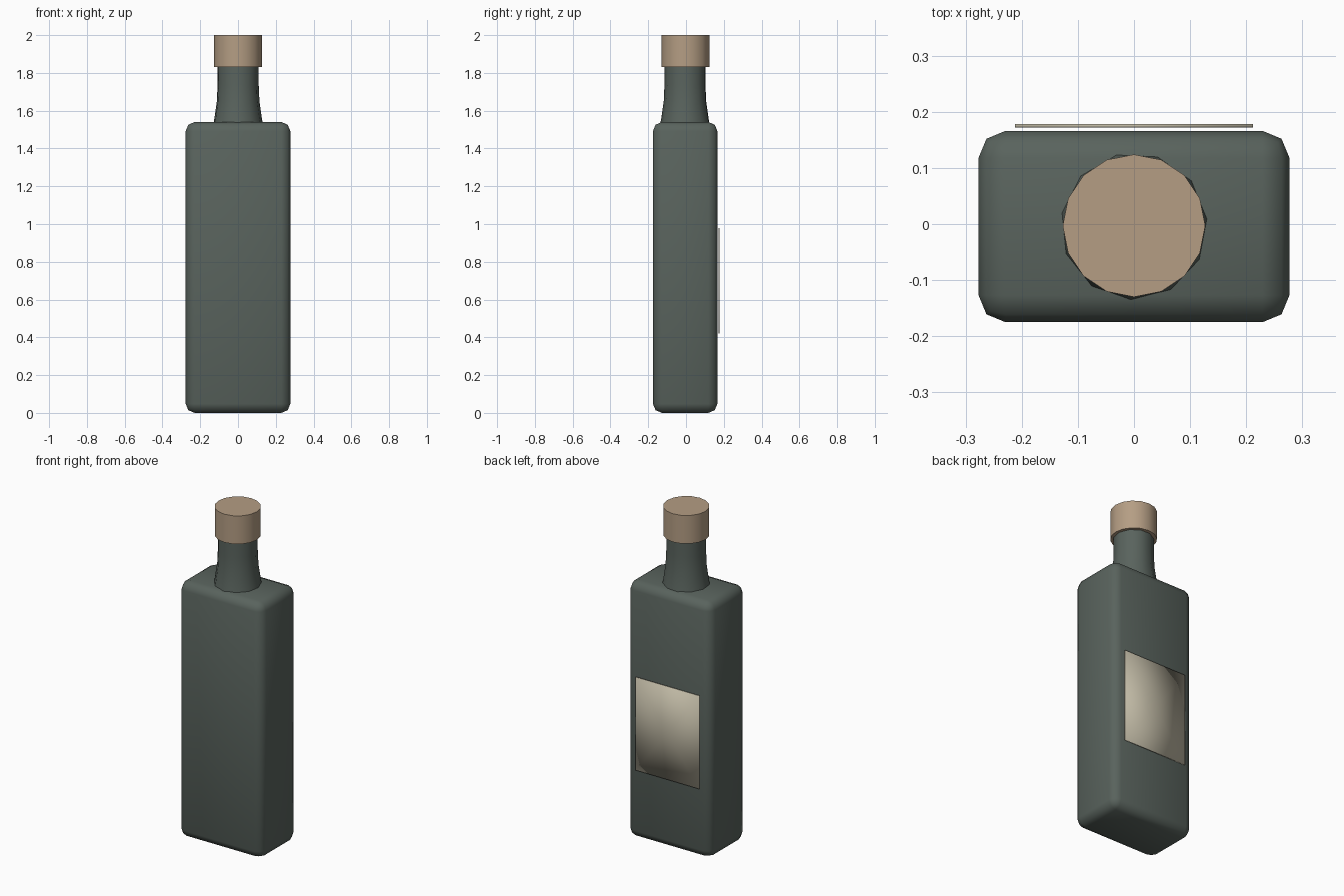
import bpy, bmesh, math

if "Cube" in bpy.data.objects:
    bpy.data.objects.remove(bpy.data.objects["Cube"])


def material(name, rgb):
    m = bpy.data.materials.new(name)
    m.diffuse_color = (*rgb, 1)
    m.use_nodes = True
    m.node_tree.nodes["Principled BSDF"].inputs["Base Color"].default_value = m.diffuse_color
    return m


def make(name, bm, mat, smooth=True):
    bmesh.ops.recalc_face_normals(bm, faces=bm.faces)
    me = bpy.data.meshes.new(name)
    bm.to_mesh(me)
    bm.free()
    for p in me.polygons:
        p.use_smooth = smooth
    me.materials.append(mat)
    ob = bpy.data.objects.new(name, me)
    bpy.context.collection.objects.link(ob)
    return ob


def box(x0, x1, y0, y1, z0, z1):
    bm = bmesh.new()
    bmesh.ops.create_cube(bm, size=1)
    for v in bm.verts:
        v.co.x = (x0 + x1) / 2 + v.co.x * (x1 - x0)
        v.co.y = (y0 + y1) / 2 + v.co.y * (y1 - y0)
        v.co.z = (z0 + z1) / 2 + v.co.z * (z1 - z0)
    return bm


def lathe(profile, sides, cy, turn=0.0):
    bm = bmesh.new()
    rings = []
    for r, z in profile:
        rings.append([bm.verts.new((r * math.cos(turn + math.tau * i / sides),
                                    cy + r * math.sin(turn + math.tau * i / sides), z))
                      for i in range(sides)])
    for a, b in zip(rings, rings[1:]):
        for i in range(sides):
            j = (i + 1) % sides
            bm.faces.new((a[i], a[j], b[j], b[i]))
    bm.faces.new(rings[0])
    bm.faces.new(rings[-1])
    return bm


glass = material("dark_glass", (0.10, 0.125, 0.11))
cork = material("cork", (0.46, 0.34, 0.23))
paper = material("paper", (0.52, 0.48, 0.37))

# Body: rectangular block with rounded edges
bm = box(-0.277, 0.277, -0.175, 0.166, 0, 1.54)
bmesh.ops.bevel(bm, geom=bm.edges[:], offset=0.048, segments=2, profile=0.5, affect='EDGES')
make("bottle_body", bm, glass)

# Neck: flares towards the shoulder
make("bottle_neck", lathe([(0.134, 1.52), (0.127, 1.56), (0.114, 1.65), (0.110, 1.74),
                           (0.110, 1.85)], 11, -0.004, 0.1), glass)

# Stopper
make("stopper", lathe([(0.127, 1.83), (0.127, 2.0)], 16, -0.003), cork)

# Label: thin plate on the back, each face fanned from its centre
bm = box(-0.212, 0.212, 0.172, 0.178, 0.42, 0.98)
big = [f for f in bm.faces if abs(f.normal.y) > 0.9 or f.calc_area() > 0.1]
bmesh.ops.poke(bm, faces=big)
make("label", bm, paper)

for ob in bpy.data.objects:
    if ob.name in ("stopper", "bottle_neck"):
        bpy.context.view_layer.objects.active = ob
        bpy.ops.object.select_all(action='DESELECT')
        ob.select_set(True)
        bpy.ops.object.shade_smooth_by_angle(angle=math.radians(50))
